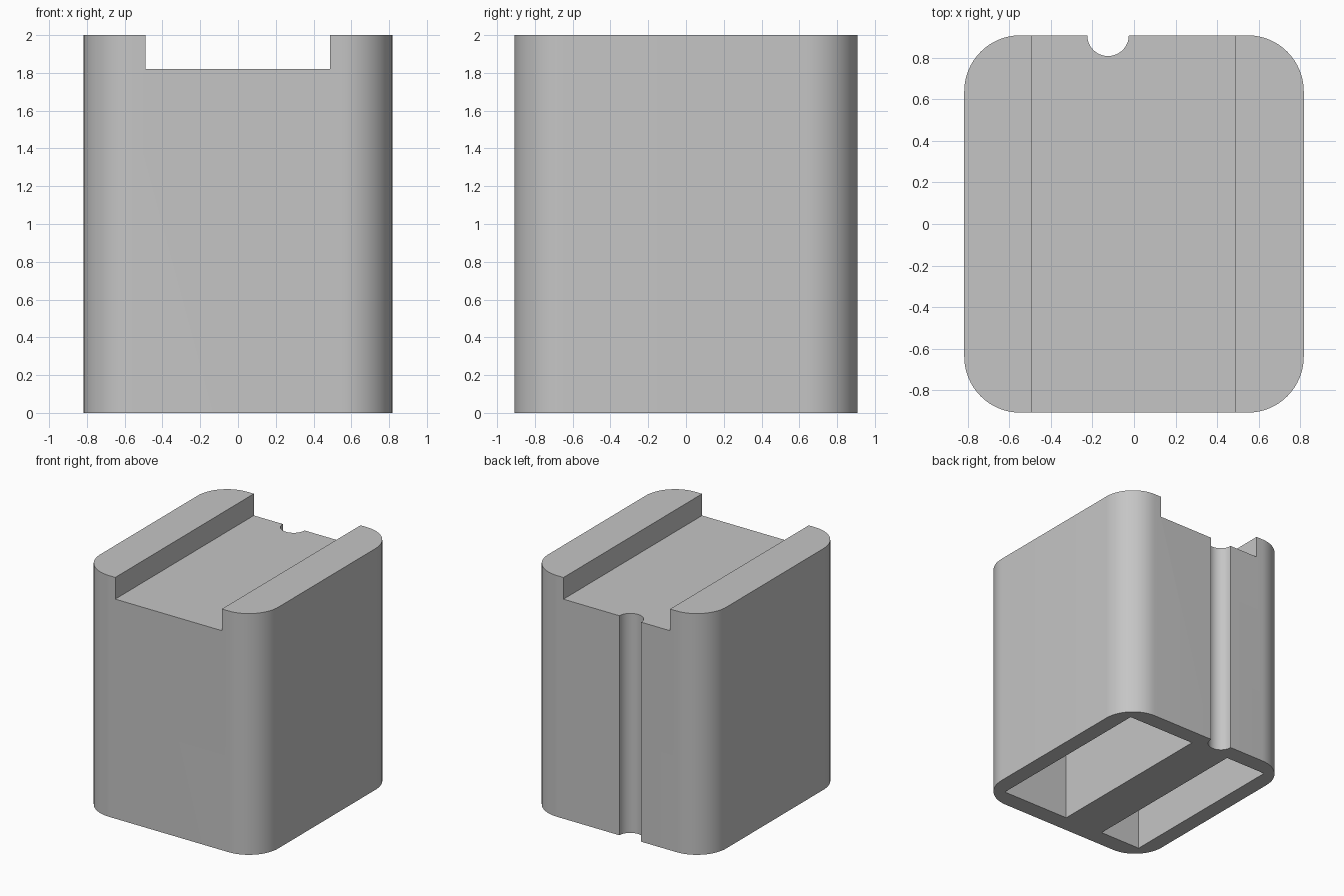
import bpy
import bmesh
import math

old = bpy.data.objects.get("Cube")
if old:
    bpy.data.objects.remove(old, do_unlink=True)

HALF_X, HALF_Y, HEIGHT = 0.817, 0.908, 2.0
CORNER = 0.27
FLOOR_Z = 1.82      # bottom of the channel between the rails

grey = bpy.data.materials.new("light grey")
grey.use_nodes = True
colour = (0.56, 0.56, 0.56, 1)
grey.diffuse_color = colour
grey.node_tree.nodes["Principled BSDF"].inputs["Base Color"].default_value = colour


def prism(name, outline, z0, z1):
    """Extrude a counter-clockwise outline from z0 to z1."""
    bm = bmesh.new()
    base = bm.faces.new([bm.verts.new((x, y, z0)) for x, y in outline])
    top = bmesh.ops.extrude_face_region(bm, geom=[base])["geom"]
    verts = [v for v in top if isinstance(v, bmesh.types.BMVert)]
    bmesh.ops.translate(bm, verts=verts, vec=(0, 0, z1 - z0))
    bmesh.ops.recalc_face_normals(bm, faces=bm.faces)
    mesh = bpy.data.meshes.new(name)
    bm.to_mesh(mesh)
    bm.free()
    mesh.materials.append(grey)
    obj = bpy.data.objects.new(name, mesh)
    bpy.context.collection.objects.link(obj)
    return obj


def arc(cx, cy, radius, start, sweep, steps):
    angles = [math.radians(start + sweep * i / steps) for i in range(steps + 1)]
    return [(cx + radius * math.cos(a), cy + radius * math.sin(a)) for a in angles]


def rectangle(x0, x1, y0, y1):
    return [(x0, y0), (x1, y0), (x1, y1), (x0, y1)]


# Rounded block outline with a half-round groove in the back wall
ix, iy = HALF_X - CORNER, HALF_Y - CORNER
outline = arc(ix, iy, CORNER, 0, 90, 16)
outline += arc(-0.125, HALF_Y, 0.1, 0, -180, 20)
outline += arc(-ix, iy, CORNER, 90, 90, 16)
outline += arc(-ix, -iy, CORNER, 180, 90, 16)
outline += arc(ix, -iy, CORNER, 270, 90, 16)
body = prism("block_body", outline, 0, HEIGHT)

# Two shafts running under the rails, and the channel across the top
cutters = [
    prism("wide_shaft_cutter", rectangle(0.055, 0.68, -0.76, 0.77), -0.1, FLOOR_Z),
    prism("narrow_shaft_cutter", rectangle(-0.685, -0.308, -0.76, 0.765), -0.1, FLOOR_Z),
    prism("channel_cutter", rectangle(-0.49, 0.488, -1.2, 1.2), FLOOR_Z, HEIGHT + 0.1),
]

bpy.ops.object.select_all(action="DESELECT")
body.select_set(True)
bpy.context.view_layer.objects.active = body
for cutter in cutters:
    cut = body.modifiers.new(cutter.name, "BOOLEAN")
    cut.operation = "DIFFERENCE"
    cut.solver = "EXACT"
    cut.object = cutter
    bpy.ops.object.modifier_apply(modifier=cut.name)
    bpy.data.objects.remove(cutter, do_unlink=True)

bpy.ops.object.shade_smooth_by_angle(angle=math.radians(30))
